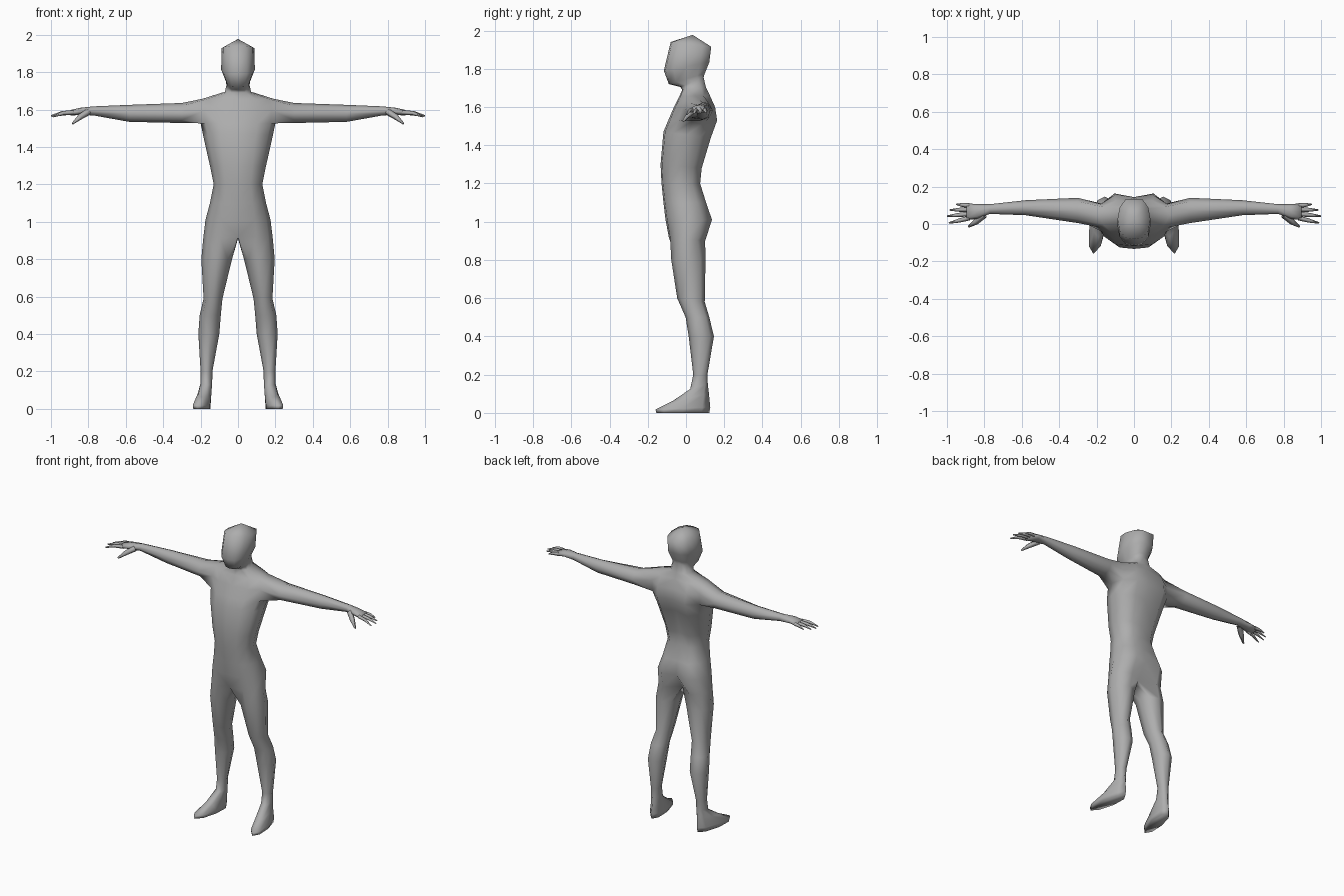
import bpy, bmesh, math
from mathutils import Vector

if "Cube" in bpy.data.objects:
    bpy.data.objects.remove(bpy.data.objects["Cube"])

skin = bpy.data.materials.new("grey_skin")
skin.diffuse_color = (0.42, 0.42, 0.42, 1)
skin.use_nodes = True
skin.node_tree.nodes["Principled BSDF"].inputs["Base Color"].default_value = skin.diffuse_color

bm = bmesh.new()


def bridge(a, b):
    """Join two rings of equal size with quads."""
    n = len(a)
    for i in range(n):
        quad = [a[i], a[(i + 1) % n], b[(i + 1) % n], b[i]]
        if not all(abs(v.co.x) < 1e-5 for v in quad):   # leave the mirror plane open
            bm.faces.new(quad)


def tilt(y, yf, yb, zf, zb):
    return zf + (zb - zf) * (y - yf) / (yb - yf)


def leg_ring(zf, zb, xi, xo, yf, yb, shear=0.0):
    ring = []
    for k in range(8):
        t = math.radians(-135 + 45 * k)
        y = (yf + yb) / 2 + (yb - yf) / 2 * math.sin(t)
        x = (xi + xo) / 2 + (xo - xi) / 2 * math.cos(t) - shear * (y - 0.07)
        ring.append(bm.verts.new((x, y, tilt(y, yf, yb, zf, zb))))
    return ring


def body_ring(zf, zb, w, yf, yb, crease=1.0):
    """Half cross-section closed along the mirror plane."""
    xs = (0, 0.52, 0.87, 1, 0.87, 0.52, 0, 0)
    ys = (-1, -0.93, -0.58, 0, 0.58, 1, crease, 0)
    ring = []
    for fx, fy in zip(xs, ys):
        y = (yf + yb) / 2 + (yb - yf) / 2 * fy
        ring.append(bm.verts.new((w * fx, y, tilt(y, yf, yb, zf, zb))))
    return ring


def arm_ring(x, y0, y1, z0, z1):
    ring = []
    for k in range(8):
        t = math.radians(-135 + 45 * k)
        ring.append(bm.verts.new((x, (y0 + y1) / 2 + (y1 - y0) / 2 * math.cos(t),
                                  (z0 + z1) / 2 + (z1 - z0) / 2 * math.sin(t))))
    return ring


def finger(base, mid, tip, r):
    """Tapered four-sided digit."""
    pts = [Vector(p) for p in (base, mid, tip)]
    axis = (pts[2] - pts[0]).normalized()
    side = axis.cross(Vector((0, 0, 1))).normalized()
    up = side.cross(axis)
    rings = []
    for p, s in zip(pts, (1, 0.85, 0.3)):
        rings.append([bm.verts.new(p + side * r * s * a + up * r * s * b)
                      for a, b in ((1, 0), (0, 1), (-1, 0), (0, -1))])
    bridge(rings[0], rings[1])
    bridge(rings[1], rings[2])
    bm.faces.new(rings[2])


# foot and leg, from sole to thigh
leg = [leg_ring(*r) for r in (
    (0.0, 0.0, 0.137, 0.222, -0.155, 0.122, 0.16),
    (0.018, 0.03, 0.135, 0.225, -0.16, 0.127, 0.16),
    (0.062, 0.10, 0.137, 0.21, -0.07, 0.12, 0.12),
    (0.125, 0.15, 0.138, 0.20, 0.022, 0.114, 0.0),
    (0.20, 0.20, 0.137, 0.20, 0.038, 0.112),
    (0.40, 0.40, 0.10, 0.212, 0.014, 0.146),
    (0.50, 0.50, 0.092, 0.205, -0.002, 0.122),
    (0.60, 0.58, 0.083, 0.184, -0.046, 0.098),
    (0.80, 0.80, 0.032, 0.196, -0.077, 0.102))]
bm.faces.new(leg[0])

# pelvis, torso, neck and head
body = [body_ring(*r) for r in (
    (0.92, 0.90, 0.186, -0.09, 0.10, 0.35),
    (1.01, 1.01, 0.174, -0.107, 0.136, 0.75),
    (1.10, 1.10, 0.15, -0.118, 0.105, 0.9),
    (1.20, 1.20, 0.13, -0.128, 0.074, 0.9),
    (1.30, 1.28, 0.148, -0.133, 0.082, 0.85),
    (1.47, 1.44, 0.185, -0.118, 0.13, 0.8),
    (1.525, 1.53, 0.20, -0.095, 0.163, 0.85),
    (1.595, 1.60, 0.205, -0.065, 0.152, 0.85),
    (1.655, 1.66, 0.19, -0.035, 0.125, 0.9),
    (1.69, 1.70, 0.07, -0.02, 0.105, 1.0),
    (1.705, 1.755, 0.062, -0.03, 0.092, 1.0),
    (1.72, 1.775, 0.064, -0.09, 0.098, 1.0),
    (1.79, 1.835, 0.09, -0.116, 0.122, 1.0),
    (1.94, 1.915, 0.088, -0.08, 0.132, 1.0))]
rings = leg + body
for a, b in zip(rings, rings[1:]):
    bridge(a, b)

# crown of the head
crown = bm.verts.new((0, 0.035, 1.977))
for i in range(6):
    bm.faces.new([body[-1][i], body[-1][i + 1], crown])

# shoulder socket opened in the side of the torso
A, B, C = body[6:9]
centre = B[3]
bmesh.ops.delete(bm, geom=[centre], context='VERTS')
socket = [A[2], A[3], A[4], B[4], C[4], C[3], C[2], B[2]]

# arm and palm
arm = [socket] + [arm_ring(*r) for r in (
    (0.30, 0.005, 0.14, 1.528, 1.635),
    (0.58, 0.047, 0.127, 1.534, 1.625),
    (0.77, 0.054, 0.106, 1.568, 1.617),
    (0.84, 0.028, 0.107, 1.572, 1.610),
    (0.895, 0.02, 0.11, 1.567, 1.598))]
for a, b in zip(arm, arm[1:]):
    bridge(a, b)
bm.faces.new(arm[-1])

# fingers and thumb
for y0, y1, x1, z1 in ((0.032, 0.005, 0.99, 1.562), (0.054, 0.042, 1.0, 1.566),
                       (0.077, 0.075, 0.985, 1.568), (0.098, 0.105, 0.95, 1.57)):
    finger((0.88, y0, 1.584), ((0.88 + x1) / 2, (y0 + y1) / 2, 1.581), (x1, y1, z1), 0.013)
finger((0.80, 0.05, 1.588), (0.845, 0.012, 1.56), (0.885, -0.015, 1.525), 0.019)

# mirrored single body
bmesh.ops.mirror(bm, geom=bm.verts[:] + bm.edges[:] + bm.faces[:],
                 axis='X', merge_dist=0.0005)
bmesh.ops.remove_doubles(bm, verts=bm.verts, dist=0.0005)
bmesh.ops.delete(bm, geom=[v for v in bm.verts if not v.link_faces], context='VERTS')
bmesh.ops.recalc_face_normals(bm, faces=bm.faces)
for f in bm.faces:
    f.smooth = True
mesh = bpy.data.meshes.new("human_body")
bm.to_mesh(mesh)
bm.free()
mesh.materials.append(skin)
bpy.context.collection.objects.link(bpy.data.objects.new("human_body", mesh))
